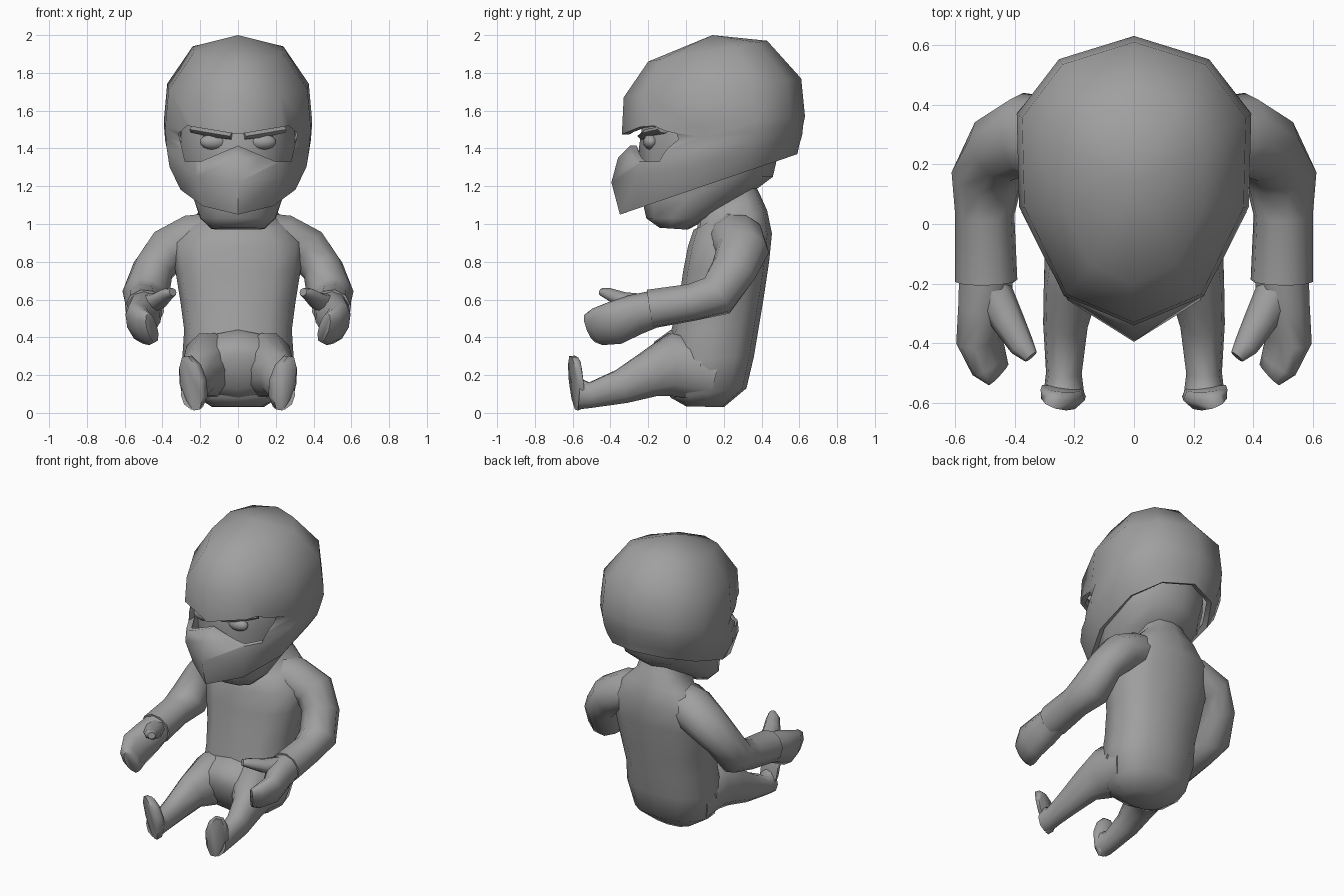
import bpy
import bmesh
import math
from mathutils import Vector

cube = bpy.data.objects.get("Cube")
if cube:
    bpy.data.objects.remove(cube, do_unlink=True)

grey = bpy.data.materials.new("plain_grey")
grey.use_nodes = True
tone = (0.35, 0.35, 0.35, 1)
grey.diffuse_color = tone
grey.node_tree.nodes["Principled BSDF"].inputs["Base Color"].default_value = tone


def loft(name, rings, cap_start=True, tip=None):
    """Skin a list of equal rings, closing the end with a face or a tip."""
    bm = bmesh.new()
    loops = [[bm.verts.new(p) for p in ring] for ring in rings]
    n = len(loops[0])
    for a, b in zip(loops, loops[1:]):
        for i in range(n):
            j = (i + 1) % n
            bm.faces.new((a[i], a[j], b[j], b[i]))
    if cap_start:
        bm.faces.new(loops[0])
    if tip:
        apex = bm.verts.new(tip)
        for i in range(n):
            bm.faces.new((loops[-1][i], loops[-1][(i + 1) % n], apex))
    else:
        bm.faces.new(loops[-1])
    bmesh.ops.recalc_face_normals(bm, faces=bm.faces)
    mesh = bpy.data.meshes.new(name)
    bm.to_mesh(mesh)
    bm.free()
    mesh.materials.append(grey)
    obj = bpy.data.objects.new(name, mesh)
    bpy.context.collection.objects.link(obj)
    return obj


def select(obj):
    bpy.ops.object.select_all(action='DESELECT')
    obj.select_set(True)
    bpy.context.view_layer.objects.active = obj


def smooth(obj):
    select(obj)
    bpy.ops.object.shade_smooth_by_angle(angle=math.radians(68))


def slices(plan, table):
    """Rings from (front y, front z, back y, back z, half width) rows."""
    outline = plan + [(t, -w) for t, w in reversed(plan[1:-1])]
    return [[(w * half, fy + (by - fy) * t, fz + (bz - fz) * t) for t, w in outline]
            for fy, fz, by, bz, half in table]


def tube(name, path, side=1, up=(0, 0, 1), n=10):
    """Loft elliptical sections (x, y, z, across, high) along a path."""
    pts = [Vector(row[:3]) for row in path]
    rings, previous, right = [], None, None
    for i, row in enumerate(path):
        t = (pts[min(i + 1, len(pts) - 1)] - pts[max(i - 1, 0)]).normalized()
        if previous is None:
            right = t.cross(Vector(up)).normalized()
        else:
            right = previous.rotation_difference(t) @ right
        previous = t
        high = right.cross(t)
        ring = []
        for k in range(n):
            a = math.tau * k / n
            p = pts[i] + right * math.cos(a) * row[3] + high * math.sin(a) * row[4]
            ring.append((p.x * side, p.y, p.z))
        rings.append(ring)
    smooth(loft(name, rings))


egg = [(0, 0), (.14, .6), (.41, .98), (.73, 1), (.92, .64), (1, 0)]
blunt_egg = [(0, 0), (.1, .6), (.41, .98), (.73, 1), (.92, .64), (1, 0)]
barrel = [((1 - math.copysign(abs(math.cos(a)) ** .8, math.cos(a))) / 2,
           abs(math.sin(a)) ** .8) for a in (math.pi * k / 6 for k in range(7))]

# Hood shell, open underneath: mask rows, then brow and crown rows
mask = slices(egg, [
    (-.35, 1.05, .59, 1.37, .31),
    (-.395, 1.22, .60, 1.42, .37),
    (-.36, 1.35, .615, 1.47, .385),
    (-.29, 1.42, .62, 1.52, .39)])
crown = slices(blunt_egg, [
    (-.34, 1.47, .63, 1.57, .393),
    (-.33, 1.67, .61, 1.77, .375),
    (-.20, 1.86, .43, 1.97, .24)])
hood = loft("hood", mask + crown, cap_start=False, tip=(0, .14, 2))
shell = hood.modifiers.new("shell", 'SOLIDIFY')
shell.thickness = .035
shell.offset = -1

# Eye opening cut through the front of the hood
half = [(0, 1.475), (.27, 1.52), (.315, 1.48), (.28, 1.33), (.2, 1.33), (0, 1.415)]
opening = half + [(-x, z) for x, z in reversed(half[1:-1])]
cutter = loft("eye_opening_cutter", [[(x, y, z) for x, z in opening] for y in (-.7, .01)])
cutter.hide_render = True
cut = hood.modifiers.new("eye_opening", 'BOOLEAN')
cut.operation = 'DIFFERENCE'
cut.solver = 'EXACT'
cut.object = cutter
select(hood)
for modifier in ("shell", "eye_opening"):
    bpy.ops.object.modifier_apply(modifier=modifier)
bpy.data.objects.remove(cutter, do_unlink=True)
smooth(hood)

# Head inside the hood
smooth(loft("head", slices(blunt_egg, [
    (-.14, .98, .01, .97, .14),
    (-.21, 1.03, .12, 1.03, .2),
    (-.23, 1.12, .34, 1.16, .24),
    (-.24, 1.25, .46, 1.25, .28),
    (-.25, 1.40, .49, 1.38, .31),
    (-.22, 1.60, .48, 1.60, .3),
    (-.05, 1.80, .35, 1.80, .2),
])))

# Torso with hips and collar
smooth(loft("torso", slices(barrel, [
    (0, .035, .2, .03, .14),
    (-.08, .08, .32, .13, .25),
    (-.1, .28, .36, .3, .295),
    (-.08, .43, .385, .45, .285),
    (-.04, .58, .41, .6, .305),
    (-.015, .75, .44, .8, .335),
    (.01, .88, .455, .95, .35),
    (.04, .97, .43, 1.07, .25),
    (.06, .98, .39, 1.16, .17),
    (.06, 1.02, .37, 1.2, .16),
])))

# Lap joining the thighs
tube("lap", [
    (0, .08, .25, .29, .19),
    (0, -.08, .26, .25, .18),
    (0, -.14, .25, .18, .13),
    (0, -.17, .24, .1, .08)], n=12)

for name, s in (("left", 1), ("right", -1)):
    # Eye with an angry slanted lid
    bpy.ops.mesh.primitive_uv_sphere_add(segments=12, ring_count=8, radius=.06,
                                         location=(.13 * s, -.185, 1.435))
    eye = bpy.context.object
    eye.name = name + "_eye"
    eye.scale = (1.2, .7, .7)
    eye.data.materials.append(grey)
    smooth(eye)
    tube(name + "_eyelid", [(.03, -.22, 1.465, .04, .02), (.12, -.19, 1.48, .05, .025),
                            (.24, -.12, 1.5, .035, .02)], s, n=6)

    # Arm from inside the chest over the shoulder to the cuff
    tube(name + "_arm", [
        (.08, .25, .94, .14, .13),
        (.24, .27, .92, .15, .135),
        (.37, .3, .86, .14, .125),
        (.45, .255, .76, .125, .11),
        (.49, .165, .62, .115, .125),
        (.5, .03, .585, .1, .1),
        (.495, -.19, .55, .105, .105)], s)

    # Mitten hand and thumb
    tube(name + "_hand", [
        (.495, -.17, .55, .095, .098),
        (.5, -.27, .52, .09, .11),
        (.52, -.38, .475, .07, .12),
        (.485, -.47, .455, .055, .105),
        (.455, -.505, .45, .035, .085)], s, up=(.3, 0, 1))
    tube(name + "_thumb", [
        (.48, -.22, .57, .07, .06),
        (.42, -.33, .595, .055, .045),
        (.375, -.41, .63, .042, .032),
        (.345, -.445, .64, .025, .022)], s, n=8)

    # Leg from hip to ankle
    tube(name + "_leg", [
        (.13, .14, .21, .15, .16),
        (.16, -.08, .255, .14, .175),
        (.21, -.2, .2, .095, .125),
        (.23, -.34, .14, .075, .095),
        (.235, -.5, .095, .06, .07),
        (.235, -.565, .1, .068, .085)], s)

    # Upright foot with a flat sole
    tube(name + "_foot", [
        (.235, -.55, .165, .06, .12),
        (.237, -.566, .163, .077, .147),
        (.25, -.596, .157, .058, .153)], s, up=(.2, 0, 1), n=10)
